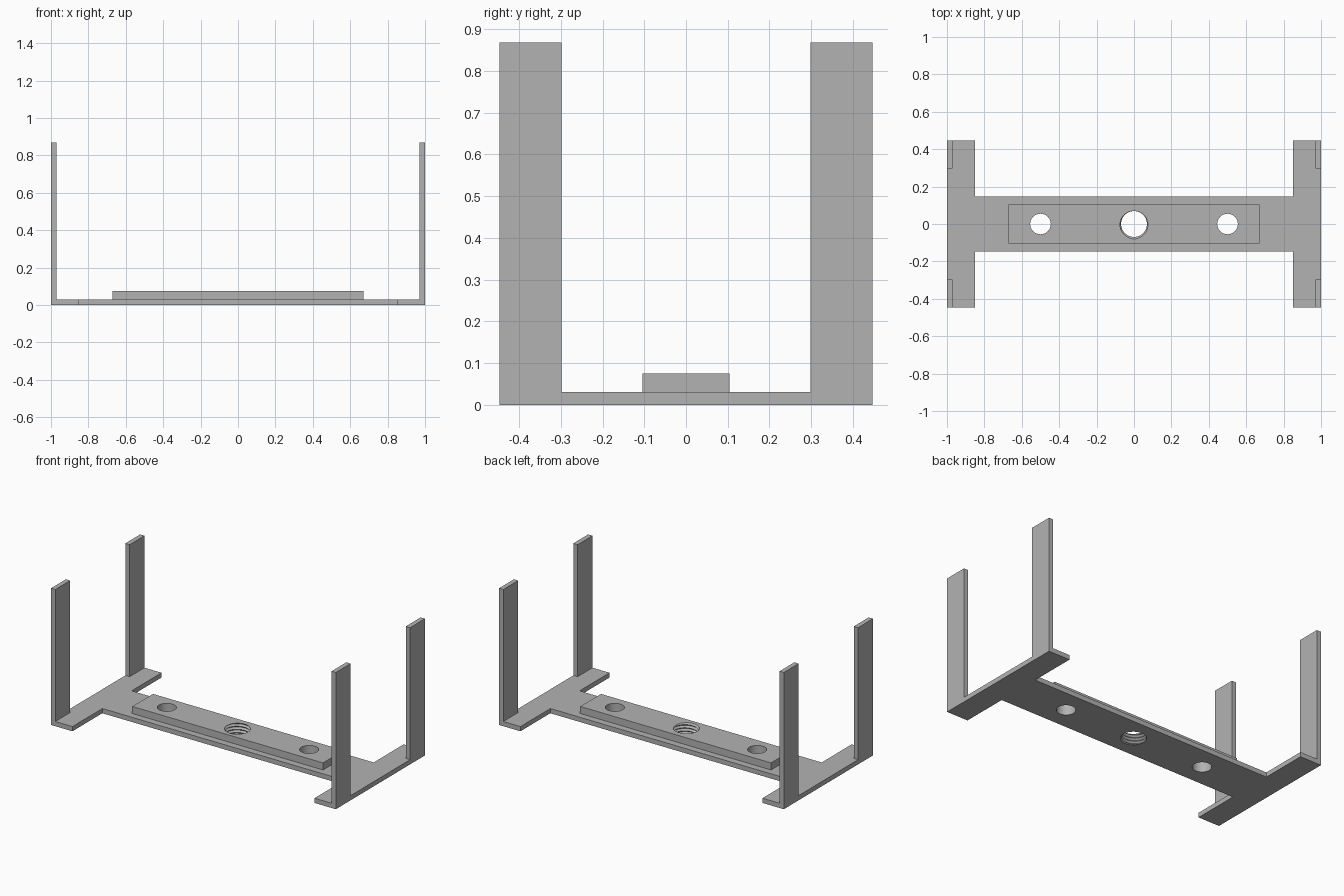
import bpy, bmesh, math

if "Cube" in bpy.data.objects:
    bpy.data.objects.remove(bpy.data.objects["Cube"], do_unlink=True)

GREY = (0.45, 0.45, 0.45, 1)
grey = bpy.data.materials.new("plain grey")
grey.use_nodes = True
grey.diffuse_color = GREY
grey.node_tree.nodes["Principled BSDF"].inputs["Base Color"].default_value = GREY

THICK = 0.03       # plate and post thickness
BAR_TOP = 0.075    # top of the raised bar
HALF_Y = 0.447     # half depth of the end feet
WEB_Y = 0.147      # half depth of the plate between the feet
POST_TOP = 0.868


def make_object(name, bm):
    bmesh.ops.recalc_face_normals(bm, faces=bm.faces)
    mesh = bpy.data.meshes.new(name)
    bm.to_mesh(mesh)
    bm.free()
    mesh.materials.append(grey)
    obj = bpy.data.objects.new(name, mesh)
    bpy.context.collection.objects.link(obj)
    return obj


def extrude_outline(name, points, z0, z1):
    bm = bmesh.new()
    face = bm.faces.new([bm.verts.new((x, y, z0)) for x, y in points])
    new = bmesh.ops.extrude_face_region(bm, geom=[face])["geom"]
    top = [v for v in new if isinstance(v, bmesh.types.BMVert)]
    bmesh.ops.translate(bm, verts=top, vec=(0, 0, z1 - z0))
    return make_object(name, bm)


def box(name, x0, x1, y0, y1, z0, z1):
    return extrude_outline(name, [(x0, y0), (x1, y0), (x1, y1), (x0, y1)], z0, z1)


def circle(x, radius, n=48):
    return [(x + radius * math.cos(math.tau * i / n),
             radius * math.sin(math.tau * i / n)) for i in range(n)]


def thread_cutter(name, inner, outer, pitch, z0, z1, n=48):
    """Closed screw shape whose radius zigzags along a helix."""
    bm = bmesh.new()
    rows = 2 * round((z1 - z0) / pitch)
    grid = []
    for k in range(rows):
        radius = outer if k % 2 else inner
        grid.append([bm.verts.new((-radius * math.cos(math.tau * i / n),
                                   -radius * math.sin(math.tau * i / n),
                                   z0 + pitch * (k / 2 + i / n))) for i in range(n)])
    # one full turn climbs two rows, so each row continues into the next but one
    for k in range(rows):
        if k + 2 < rows:
            grid[k].append(grid[k + 2][0])
    for k in range(rows - 1):
        for i in range(n):
            if i + 1 < min(len(grid[k]), len(grid[k + 1])):
                bm.faces.new((grid[k][i], grid[k][i + 1],
                              grid[k + 1][i + 1], grid[k + 1][i]))
    # cone caps over the two open ends
    for sign, z in ((-1, z0 - pitch), (1, z1 + 2 * pitch)):
        tip = bm.verts.new((0, 0, z))
        middle = (z0 + z1) / 2
        for e in [e for e in bm.edges if len(e.link_faces) == 1
                  and tip not in e.verts
                  and (e.verts[0].co.z - middle) * sign > 0]:
            bm.faces.new((e.verts[0], e.verts[1], tip))
    return make_object(name, bm)


def cut(obj, cutter):
    mod = obj.modifiers.new("hole", "BOOLEAN")
    mod.operation = "DIFFERENCE"
    mod.solver = "EXACT"
    mod.object = cutter
    bpy.context.view_layer.objects.active = obj
    bpy.ops.object.modifier_apply(modifier=mod.name)


# H-shaped base plate
quarter = [(0.85, WEB_Y), (0.85, HALF_Y), (1, HALF_Y)]
right = [(x, -y) for x, y in reversed(quarter)]
outline = quarter + right
outline += [(-x, -y) for x, y in outline]
base = extrude_outline("base_plate", outline, 0, THICK)

# Raised bar along the middle
bar = box("raised_bar", -0.67, 0.67, -0.104, 0.104, THICK, BAR_TOP)

# Two plain holes and a threaded centre hole through both
cutters = [extrude_outline("hole_cutter", circle(x, 0.055), -0.1, 0.2)
           for x in (-0.5, 0.5)]
cutters.append(thread_cutter("thread_cutter", 0.069, 0.08, 0.02, -0.06, 0.14))
for part in (base, bar):
    for cutter in cutters:
        cut(part, cutter)
for cutter in cutters:
    bpy.data.objects.remove(cutter, do_unlink=True)

# Four upright corner posts
for side, sx in (("left", 1), ("right", -1)):
    for end, sy in (("front", -1), ("back", 1)):
        xs = sorted((sx * (1 - THICK), sx))
        ys = sorted((sy * 0.298, sy * HALF_Y))
        box(f"{end}_{side}_post", *xs, *ys, THICK, POST_TOP)

# Smooth hole walls, sharp edges elsewhere
bpy.ops.object.select_all(action="DESELECT")
for part in (base, bar):
    part.select_set(True)
bpy.context.view_layer.objects.active = base
bpy.ops.object.shade_smooth_by_angle(angle=math.radians(30))
